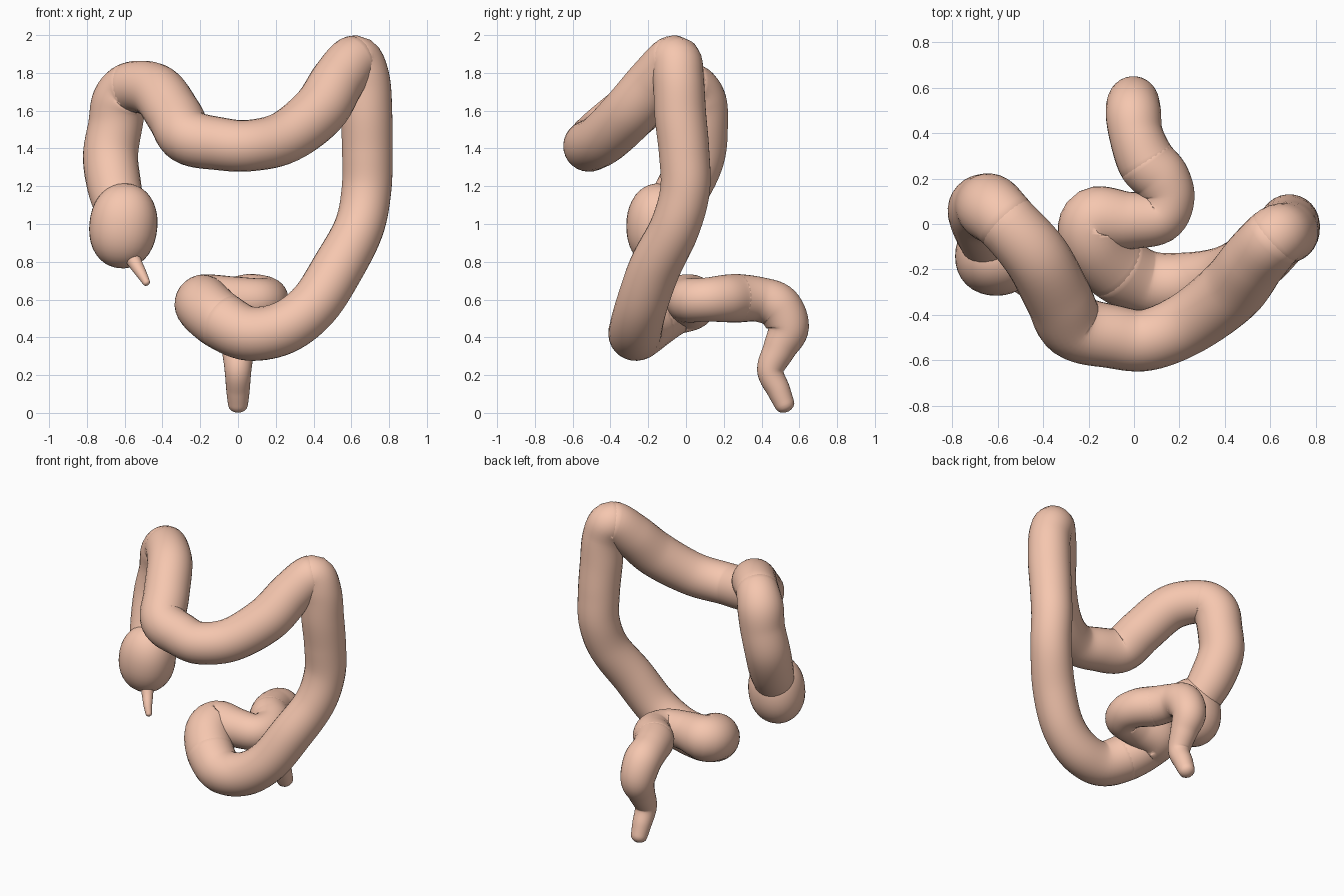
import bpy, bmesh, math
from mathutils import Vector, Matrix

if "Cube" in bpy.data.objects:
    bpy.data.objects.remove(bpy.data.objects["Cube"])

mat = bpy.data.materials.new("flesh")
mat.diffuse_color = (0.92, 0.57, 0.43, 1)
mat.use_nodes = True
mat.node_tree.nodes["Principled BSDF"].inputs["Base Color"].default_value = mat.diffuse_color
SIDES, STEPS = 28, 7


def finish(bm, name):
    bmesh.ops.recalc_face_normals(bm, faces=bm.faces)
    for f in bm.faces:
        f.smooth = True
    me = bpy.data.meshes.new(name)
    bm.to_mesh(me)
    bm.free()
    me.materials.append(mat)
    ob = bpy.data.objects.new(name, me)
    bpy.context.collection.objects.link(ob)
    return ob


def spline(pts):
    """Catmull-Rom through (x, y, z, radius) points."""
    p = [Vector(q) for q in pts]
    p = [2 * p[0] - p[1]] + p + [2 * p[-1] - p[-2]]
    out = []
    for i in range(1, len(p) - 2):
        a, b, c, d = p[i - 1:i + 3]
        for s in range(STEPS):
            t = s / STEPS
            out.append(0.5 * (2 * b + (c - a) * t + (2 * a - 5 * b + 4 * c - d) * t * t
                              + (3 * b - a - 3 * c + d) * t ** 3))
    return out + [p[-2]]


def tube(name, pts, dome=0.35):
    """Round tube along a path with domed ends."""
    path = [(q.xyz, q.w) for q in pts]

    def cap(end, inner):
        d = (end[0] - inner[0]).normalized()
        return [(end[0] + d * end[1] * dome * math.sin(a), end[1] * math.cos(a))
                for a in (0.4, 0.8, 1.15, 1.45)]
    path = cap(path[0], path[1])[::-1] + path + cap(path[-1], path[-2])
    bm = bmesh.new()
    rings, n = [], None
    for i, (c, r) in enumerate(path):
        t = (path[min(i + 1, len(path) - 1)][0] - path[max(i - 1, 0)][0]).normalized()
        if n is None:
            n = t.orthogonal()
        n = (n - t * n.dot(t)).normalized()
        b = t.cross(n)
        rings.append([bm.verts.new(c + r * (math.cos(a) * n + math.sin(a) * b))
                      for a in (2 * math.pi * k / SIDES for k in range(SIDES))])
    for u, v in zip(rings, rings[1:]):
        for k in range(SIDES):
            m = (k + 1) % SIDES
            bm.faces.new((u[k], u[m], v[m], v[k]))
    bm.faces.new(rings[0])
    bm.faces.new(rings[-1])
    return finish(bm, name)


# Centre line of the whole bowel: x, y, z, radius
ascending = [(-0.62, -0.10, 1.06, .13), (-0.655, -0.01, 1.2, .143), (-0.675, 0.06, 1.36, .146),
             (-0.65, 0.078, 1.52, .144), (-0.625, 0.065, 1.65, .148)]
transverse = [(-0.56, 0.005, 1.722, .138), (-0.43, -0.145, 1.7, .145), (-0.335, -0.32, 1.57, .147),
              (-0.265, -0.45, 1.462, .147), (-0.1, -0.495, 1.425, .14), (0.06, -0.51, 1.415, .136),
              (0.25, -0.43, 1.46, .14), (0.43, -0.29, 1.6, .148), (0.53, -0.16, 1.76, .143)]
descending = [(0.62, -0.06, 1.862, .137), (0.67, -0.04, 1.76, .135), (0.68, -0.03, 1.58, .137),
              (0.685, -0.01, 1.38, .134), (0.68, -0.005, 1.18, .132), (0.64, -0.06, 0.98, .132),
              (0.53, -0.165, 0.77, .137), (0.4, -0.235, 0.57, .137), (0.24, -0.265, 0.45, .14),
              (0.06, -0.262, 0.42, .144)]
sigmoid = [(-0.08, -0.19, 0.483, .152), (-0.172, -0.08, 0.56, .153), (-0.165, 0.015, 0.585, .15),
           (-0.02, 0.015, 0.595, .127), (0.11, 0.03, 0.595, .117), (0.15, 0.115, 0.6, .117),
           (0.12, 0.2, 0.605, .125)]
rectum = [(0.055, 0.275, 0.607, .128), (0.01, 0.39, 0.6, .119), (-0.003, 0.49, 0.56, .122),
          (-0.003, 0.54, 0.45, .111), (0.0, 0.495, 0.34, .088), (0.0, 0.447, 0.225, .071),
          (0.0, 0.49, 0.12, .062), (0.0, 0.522, 0.045, .053)]

# Cut the line into sections that share a little overlap
sections = [("ascending_colon", ascending), ("transverse_colon", transverse),
            ("descending_colon", descending), ("sigmoid_colon", sigmoid), ("rectum", rectum)]
line = spline([p for _, s in sections for p in s])
start = 0
for name, s in sections:
    stop = start + len(s) * STEPS
    part = [p.copy() for p in line[max(start - 1, 0):stop + 1]]
    part[0].w *= 0.97
    tube(name, part, 0.8 if name == "rectum" else 0.35)
    start = stop

# Cecum pouch, slightly boxy egg
bm = bmesh.new()
bmesh.ops.create_uvsphere(bm, u_segments=32, v_segments=20, radius=1)
for v in bm.verts:
    d = v.co / sum(abs(c) ** 2.15 for c in v.co) ** (1 / 2.15)
    v.co = Vector((d.x * 0.18, d.y * 0.174, d.z * 0.225))
bmesh.ops.transform(bm, verts=bm.verts,
                    matrix=Matrix.Translation((-0.607, -0.142, 0.99)) @ Matrix.Rotation(0.1, 4, 'Y'))
finish(bm, "cecum")

# Appendix
tube("appendix", spline([(-0.57, -0.2, 0.84, .045), (-0.54, -0.235, 0.785, .036),
                         (-0.51, -0.275, 0.735, .028), (-0.485, -0.3, 0.69, .02)]), 0.8)
